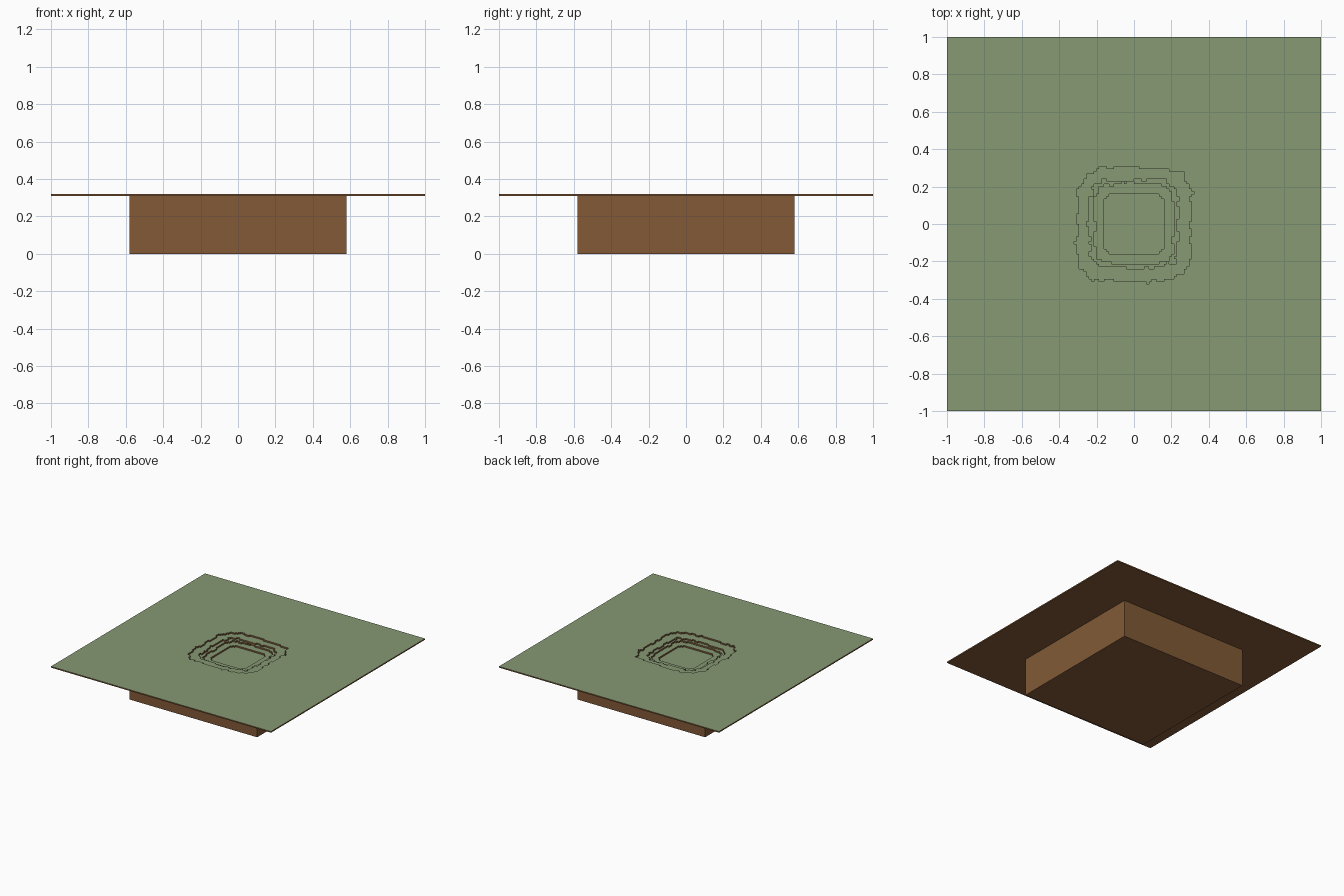
import bpy, bmesh
from mathutils import Vector, noise

if "Cube" in bpy.data.objects:
    bpy.data.objects.remove(bpy.data.objects["Cube"])

CELL = 1 / 75          # voxel size on the ground
STEP = 0.0125          # height of one terrace
TOP, UNDER = 0.32, 0.31
HALF = 26              # cells from centre to edge of the crater patch
BLOCK = 0.58


def material(name, rgb):
    m = bpy.data.materials.new(name)
    m.diffuse_color = (*rgb, 1)
    m.use_nodes = True
    m.node_tree.nodes["Principled BSDF"].inputs["Base Color"].default_value = m.diffuse_color
    return m


grass = material("grass", (0.24, 0.32, 0.17))
soil = material("soil", (0.223, 0.102, 0.038))


def make_object(name, bm):
    bmesh.ops.remove_doubles(bm, verts=bm.verts, dist=1e-5)
    me = bpy.data.meshes.new(name)
    bm.to_mesh(me)
    bm.free()
    me.materials.append(grass)
    me.materials.append(soil)
    ob = bpy.data.objects.new(name, me)
    bpy.context.collection.objects.link(ob)
    return ob


def quad(bm, pts, mat):
    f = bm.faces.new([bm.verts.new(p) for p in pts])
    f.material_index = mat


def ring(bm, inner, outer, z, mat, up=True):
    """Flat square frame of four trapezoids."""
    corners = [(-1, -1), (1, -1), (1, 1), (-1, 1)]
    for k in range(4):
        (ax, ay), (bx, by) = corners[k], corners[(k + 1) % 4]
        pts = [(ax * outer, ay * outer, z), (bx * outer, by * outer, z),
               (bx * inner, by * inner, z), (ax * inner, ay * inner, z)]
        quad(bm, pts if up else pts[::-1], mat)


def skirt(bm, half, z0, z1):
    """Four outward walls of a square."""
    corners = [(-1, -1), (1, -1), (1, 1), (-1, 1)]
    for k in range(4):
        (ax, ay), (bx, by) = corners[k], corners[(k + 1) % 4]
        quad(bm, [(ax * half, ay * half, z0), (bx * half, by * half, z0),
                  (bx * half, by * half, z1), (ax * half, ay * half, z1)], 1)


# Terrace outlines: radius, raggedness
TERRACES = [(0.302, 0.022), (0.234, 0.022), (0.214, 0.016), (0.166, 0.0)]


def depth(i, j):
    """Number of steps that a cell lies below the lawn."""
    x, y = (i + 0.5) * CELL, (j + 0.5) * CELL
    d = (abs(x) ** 5 + abs(y) ** 5) ** 0.2
    level = 0
    for k, (radius, rough) in enumerate(TERRACES):
        n = noise.noise(Vector((x * 22, y * 22, 3.7 * k + 0.4)))
        if d < radius + rough * n:
            level = k + 1
    return level


# Lawn slab: wide flat frame, rim and underside
bm = bmesh.new()
ring(bm, HALF * CELL, 1, TOP, 0)
skirt(bm, 1, UNDER, TOP)
ring(bm, BLOCK, 1, UNDER, 1, up=False)
make_object("lawn_slab", bm)

# Crater: voxel terraces with soil walls
bm = bmesh.new()
for i in range(-HALF, HALF):
    for j in range(-HALF, HALF):
        d = depth(i, j)
        z = TOP - d * STEP
        x0, x1, y0, y1 = i * CELL, (i + 1) * CELL, j * CELL, (j + 1) * CELL
        quad(bm, [(x0, y0, z), (x1, y0, z), (x1, y1, z), (x0, y1, z)], 0)
        sides = {(0, -1): ((x0, y0), (x1, y0)), (1, 0): ((x1, y0), (x1, y1)),
                 (0, 1): ((x1, y1), (x0, y1)), (-1, 0): ((x0, y1), (x0, y0))}
        for (di, dj), (a, b) in sides.items():
            e = depth(i + di, j + dj)
            if e > d:
                low = TOP - e * STEP
                quad(bm, [(*a, low), (*b, low), (*b, z), (*a, z)], 1)
bmesh.ops.remove_doubles(bm, verts=bm.verts, dist=1e-5)
bmesh.ops.dissolve_limit(bm, angle_limit=0.01, verts=bm.verts, edges=bm.edges,
                         delimit={'MATERIAL'})
make_object("crater", bm)

# Soil block below, open at the top where the slab covers it
bm = bmesh.new()
skirt(bm, BLOCK, 0, UNDER)
quad(bm, [(-BLOCK, -BLOCK, 0), (-BLOCK, BLOCK, 0), (BLOCK, BLOCK, 0), (BLOCK, -BLOCK, 0)], 1)
make_object("soil_block", bm)
